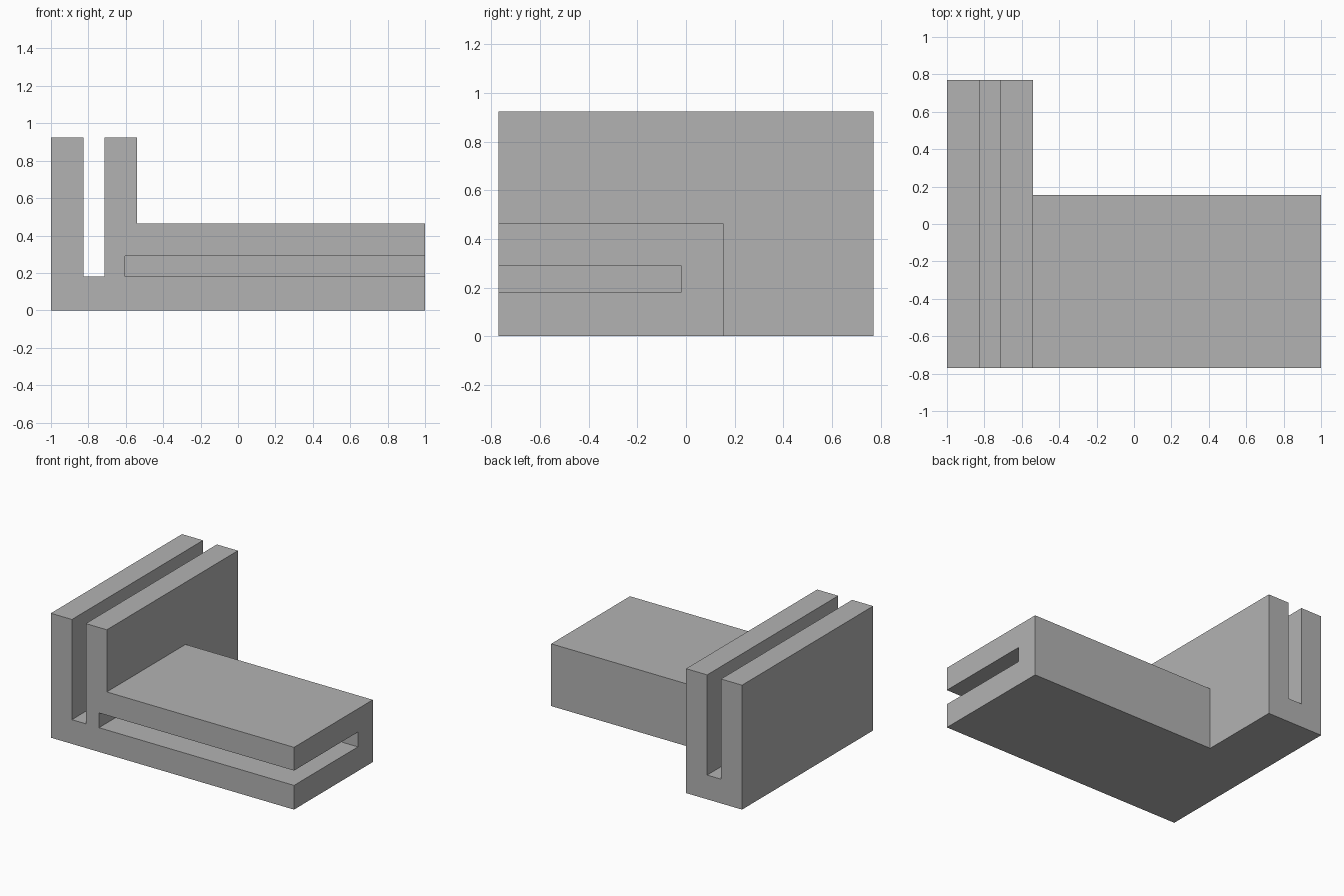
import bpy
import bmesh

old = bpy.data.objects.get("Cube")
if old:
    bpy.data.objects.remove(old, do_unlink=True)

# Single matte grey
grey = bpy.data.materials.new("mid_grey")
grey.use_nodes = True
colour = (0.45, 0.45, 0.45, 1)
grey.diffuse_color = colour
grey.node_tree.nodes["Principled BSDF"].inputs["Base Color"].default_value = colour

HALF_DEPTH = 0.77
SLOT_FLOOR = 0.18
OVER = 0.1  # how far cutters reach past the open sides


def box(name, x, y, z):
    """Box object spanning the given (min, max) ranges."""
    bm = bmesh.new()
    bmesh.ops.create_cube(bm, size=1)
    for v in bm.verts:
        v.co = [r[0] if c < 0 else r[1] for c, r in zip(v.co, (x, y, z))]
    mesh = bpy.data.meshes.new(name)
    bm.to_mesh(mesh)
    bm.free()
    mesh.materials.append(grey)
    obj = bpy.data.objects.new(name, mesh)
    bpy.context.collection.objects.link(obj)
    return obj


def combine(target, tool, operation):
    """Apply a boolean and discard the tool."""
    tool.hide_render = True
    mod = target.modifiers.new(operation.lower(), 'BOOLEAN')
    mod.operation = operation
    mod.solver = 'EXACT'
    mod.object = tool
    bpy.context.view_layer.objects.active = target
    bpy.ops.object.modifier_apply(modifier=mod.name)
    bpy.data.objects.remove(tool, do_unlink=True)


# Upright block joined to the lower arm
bracket = box("slotted_bracket", (-1, -0.54), (-HALF_DEPTH, HALF_DEPTH), (0, 0.925))
arm = box("arm", (-0.7, 1), (-HALF_DEPTH, 0.155), (0, 0.463))
combine(bracket, arm, 'UNION')

# Vertical slot, open at the top, front and back
upright_slot = box("upright_slot_cutter", (-0.827, -0.713),
                   (-HALF_DEPTH - OVER, HALF_DEPTH + OVER), (SLOT_FLOOR, 0.925 + OVER))
combine(bracket, upright_slot, 'DIFFERENCE')

# Horizontal slot, open at the front and the arm's end
arm_slot = box("arm_slot_cutter", (-0.604, 1 + OVER),
               (-HALF_DEPTH - OVER, -0.02), (SLOT_FLOOR, 0.29))
combine(bracket, arm_slot, 'DIFFERENCE')
